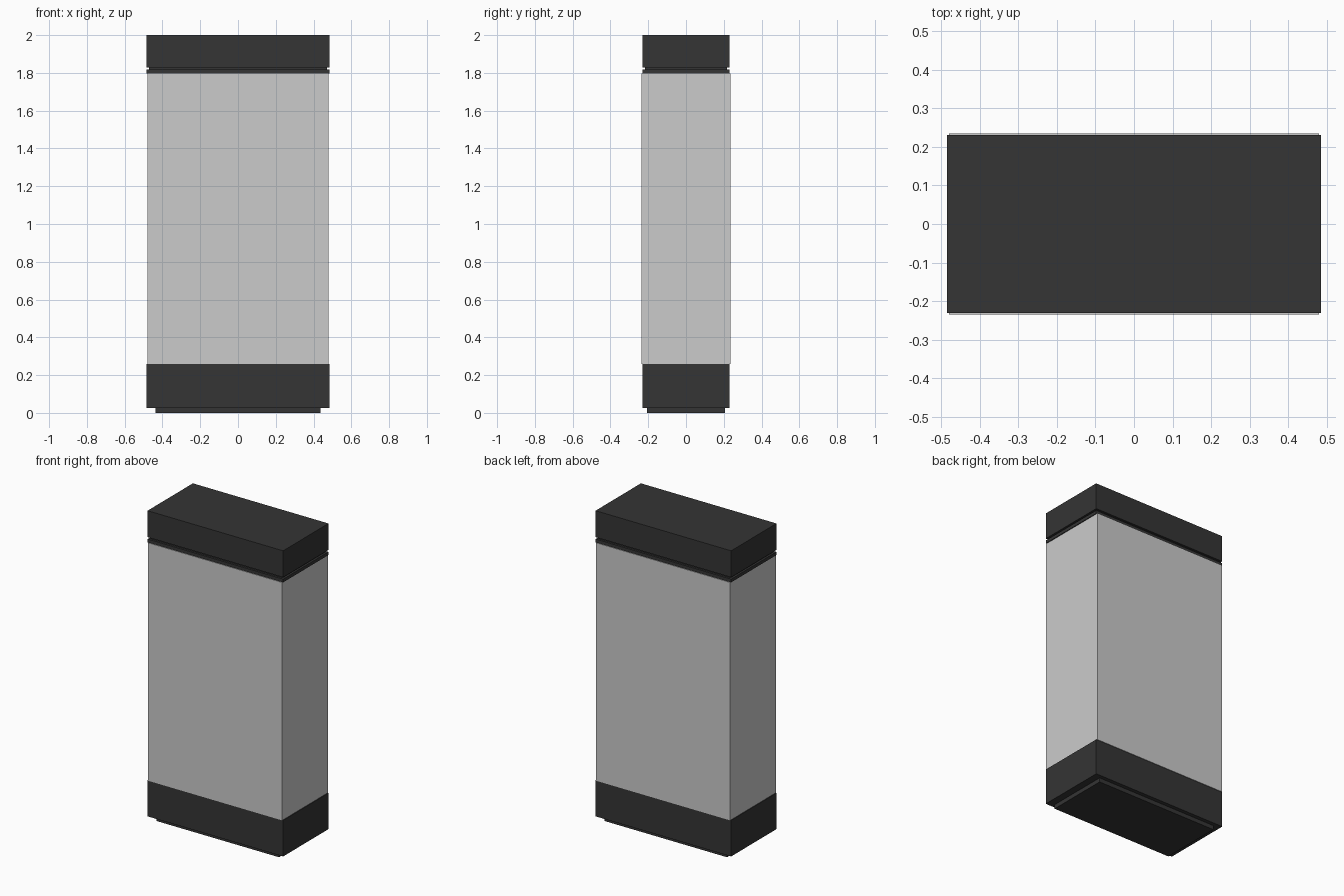
import bpy

if "Cube" in bpy.data.objects:
    bpy.data.objects.remove(bpy.data.objects["Cube"])

dark = bpy.data.materials.new("dark_plastic")
dark.diffuse_color = (0.035, 0.035, 0.035, 1)
dark.use_nodes = True
dark.node_tree.nodes["Principled BSDF"].inputs["Base Color"].default_value = dark.diffuse_color


def box(name, half_x, half_y, z0, z1, mat=None):
    """Box centred on the z axis between two heights."""
    bpy.ops.mesh.primitive_cube_add(size=1, location=(0, 0, (z0 + z1) / 2))
    ob = bpy.context.object
    ob.name = name
    ob.scale = (2 * half_x, 2 * half_y, z1 - z0)
    bpy.ops.object.transform_apply(location=False, rotation=False, scale=True)
    if mat:
        ob.data.materials.append(mat)
    return ob


# Recessed foot and the base block above it
box("plinth", 0.437, 0.206, 0.0, 0.027, dark)
box("base", 0.484, 0.231, 0.027, 0.26, dark)

# Tall grey body, slightly proud at front and back
box("body", 0.479, 0.235, 0.26, 1.796)

# Rim, shadow gap and lid
box("rim", 0.484, 0.231, 1.796, 1.817, dark)
box("lid_neck", 0.471, 0.218, 1.817, 1.829, dark)
box("lid", 0.484, 0.231, 1.829, 2.0, dark)
